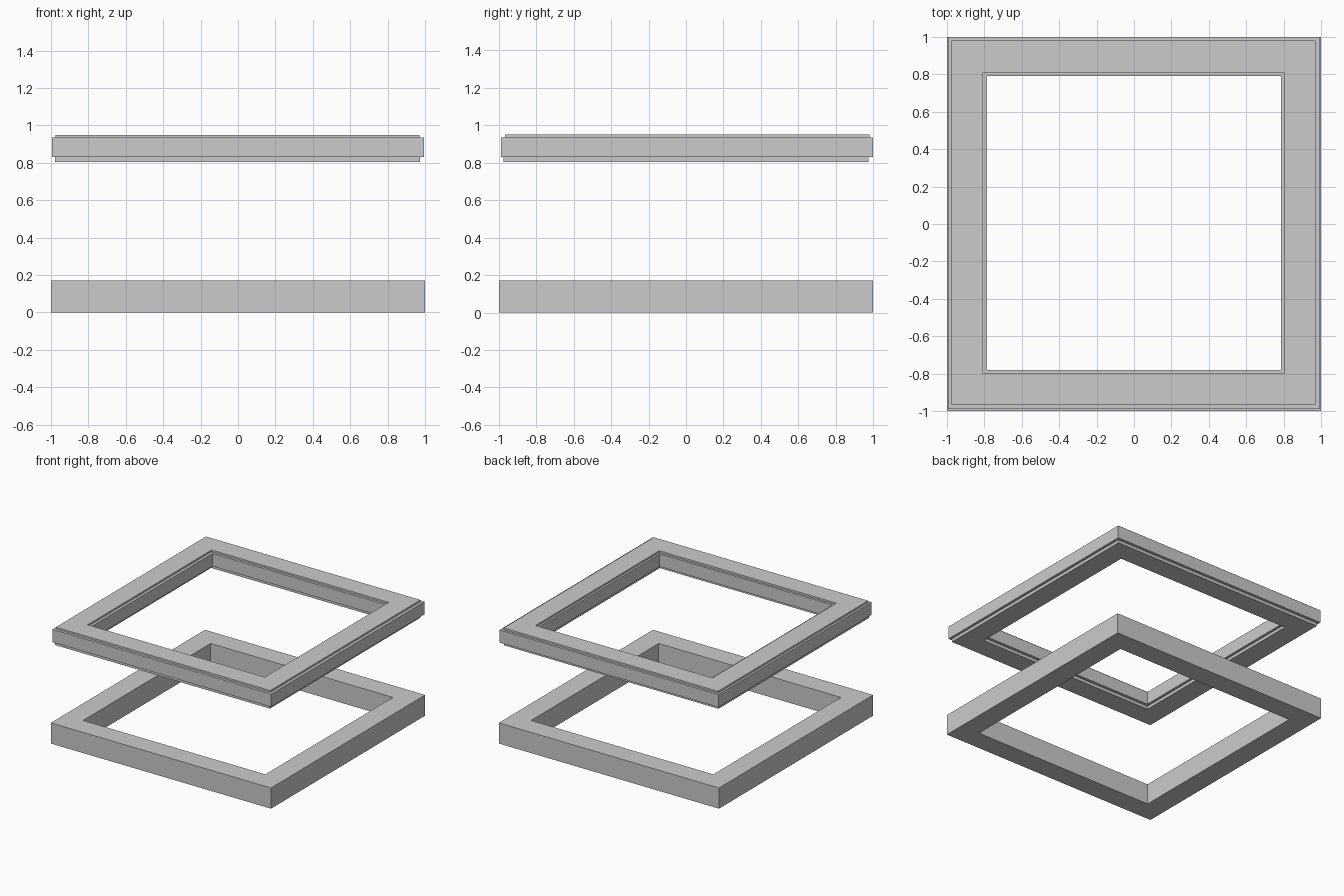
import bpy
import bmesh

cube = bpy.data.objects.get("Cube")
if cube:
    bpy.data.objects.remove(cube, do_unlink=True)

GREY = (0.6, 0.6, 0.6, 1.0)
mat = bpy.data.materials.new("plain grey")
mat.use_nodes = True
mat.diffuse_color = GREY
mat.node_tree.nodes["Principled BSDF"].inputs["Base Color"].default_value = GREY


def frame(name, outer, inner, z0, z1, cx=0.0, cy=0.0):
    """Square picture-frame ring: a rectangular section swept round four mitred corners."""
    bm = bmesh.new()
    section = [(outer, z0), (outer, z1), (inner, z1), (inner, z0)]
    corners = [(-1, -1), (1, -1), (1, 1), (-1, 1)]
    loops = [[bm.verts.new((cx + sx * r, cy + sy * r, z)) for r, z in section]
             for sx, sy in corners]
    for i in range(4):
        a, b = loops[i], loops[(i + 1) % 4]
        for j in range(4):
            k = (j + 1) % 4
            bm.faces.new((a[j], b[j], b[k], a[k]))
    bmesh.ops.recalc_face_normals(bm, faces=bm.faces)
    mesh = bpy.data.meshes.new(name)
    bm.to_mesh(mesh)
    bm.free()
    mesh.materials.append(mat)
    obj = bpy.data.objects.new(name, mesh)
    bpy.context.collection.objects.link(obj)
    return obj


# Plain lower frame
frame("lower_frame", 1.0, 0.828, 0.0, 0.17)

# Upper frame: a wide core between two slightly narrower cover strips
frame("upper_frame_core", 0.994, 0.785, 0.83, 0.935, 0.0, 0.005)
frame("upper_frame_bottom_strip", 0.975, 0.804, 0.805, 0.83, -0.003, 0.0)
frame("upper_frame_top_strip", 0.974, 0.804, 0.935, 0.95, -0.003, 0.006)
